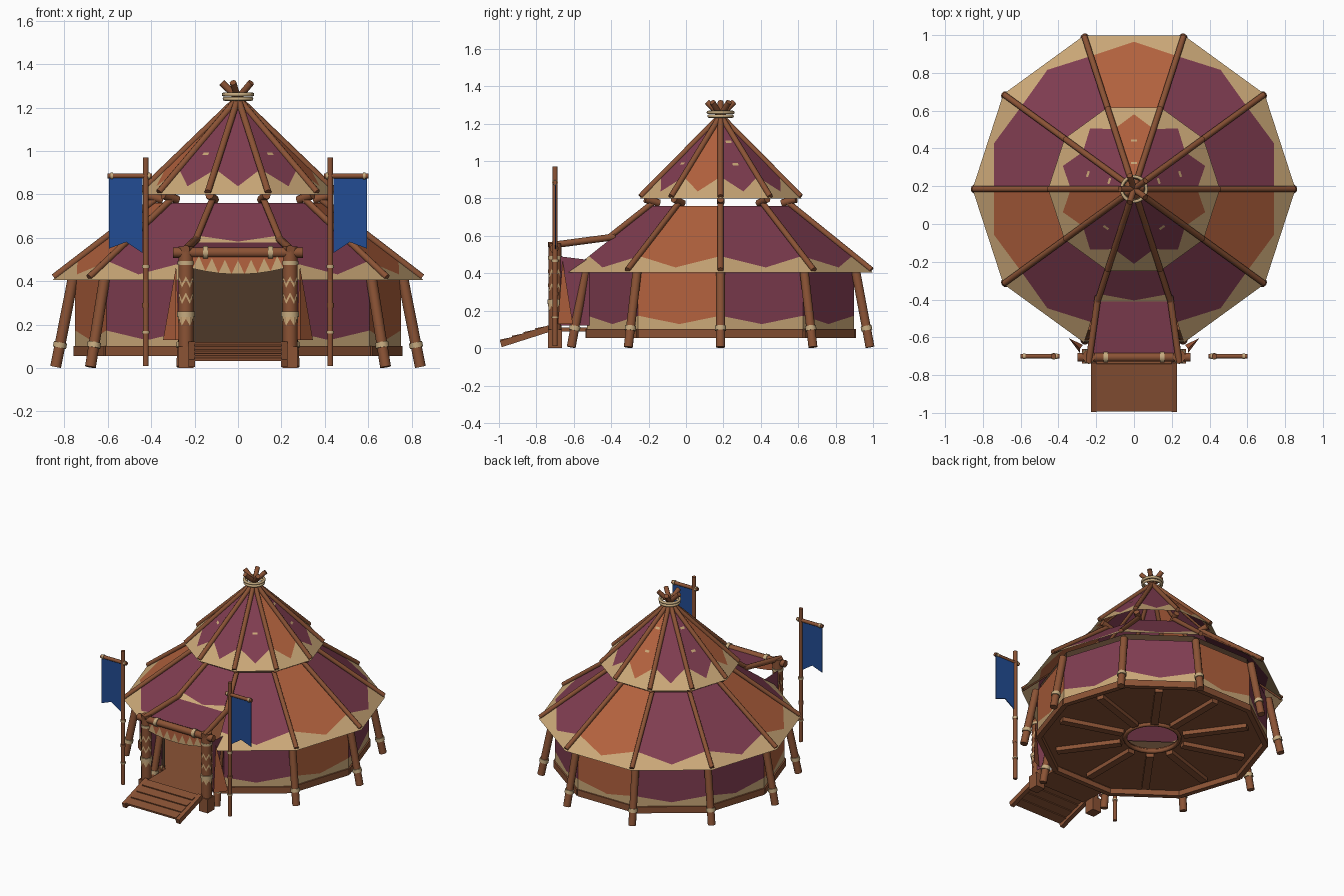
import bpy, bmesh, math
from mathutils import Vector, Matrix

cube = bpy.data.objects.get("Cube")
if cube:
    bpy.data.objects.remove(cube)

CY = 0.185          # tent centre along y
N = 10              # tent sides


def material(name, hexa):
    rgb = [int(hexa[i:i + 2], 16) / 255 for i in (0, 2, 4)]
    col = [c / 12.92 if c < 0.04 else ((c + 0.055) / 1.055) ** 2.4 for c in rgb] + [1]
    m = bpy.data.materials.new(name)
    m.use_nodes = True
    m.diffuse_color = col
    bsdf = m.node_tree.nodes["Principled BSDF"]
    bsdf.inputs["Base Color"].default_value = col
    bsdf.inputs["Roughness"].default_value = 0.9
    return m


PURPLE = material("plum cloth", "803D51")
ORANGE = material("orange cloth", "B3623E")
TAN = material("tan cloth", "CBA878")
ROPE = material("rope", "C6AB80")
WOOD = material("brown wood", "8B5335")
LINING = material("dim lining", "4D3828")
BLUE = material("blue cloth", "224C93")


def link(name, mesh, mats):
    for m in mats:
        mesh.materials.append(m)
    ob = bpy.data.objects.new(name, mesh)
    bpy.context.collection.objects.link(ob)
    return ob


def sheet(name, polys, mats):
    """Object from (points, material index) polygons."""
    verts, faces = [], []
    for pts, _ in polys:
        faces.append(list(range(len(verts), len(verts) + len(pts))))
        verts += pts
    me = bpy.data.meshes.new(name)
    me.from_pydata(verts, [], faces)
    for p, (_, i) in zip(me.polygons, polys):
        p.material_index = i
    return link(name, me, mats)


def solid(name, segs, mat, sides=10):
    """Tubes (a, b, radius) or beams (a, b, width, height) joined in one object."""
    bm = bmesh.new()
    for a, b, *size in segs:
        a, b = Vector(a), Vector(b)
        d = b - a
        if len(size) == 1:
            mx = Matrix.Translation((a + b) / 2) @ d.to_track_quat('Z', 'Y').to_matrix().to_4x4()
            r = bmesh.ops.create_cone(bm, cap_ends=True, segments=sides, radius1=size[0],
                                      radius2=size[0], depth=d.length, matrix=mx)
            for f in {f for v in r["verts"] for f in v.link_faces}:
                f.smooth = len(f.verts) == 4
        else:
            mx = Matrix.Translation((a + b) / 2) @ d.to_track_quat('X', 'Z').to_matrix().to_4x4()
            bmesh.ops.create_cube(bm, size=1, matrix=mx @ Matrix.Diagonal((d.length, *size, 1)))
    me = bpy.data.meshes.new(name)
    bm.to_mesh(me)
    bm.free()
    return link(name, me, [mat])


def polar(k, r, z):
    a = 2 * math.pi * k / N
    return Vector((r * math.cos(a), CY + r * math.sin(a), z))


def tent(name, low, high, t_corner, t_mid, door=None):
    """Cloth panels with a pointed tan hem; door gives the front panel its own heights."""
    polys = []
    for k in range(N):
        def p(u, t):
            r, z = (low[i] + (high[i] - low[i]) * t for i in (0, 1))
            return polar(k, r, z).lerp(polar(k + 1, r, z), u)
        t0, tc, tm = door if door and k == 7 else (0, t_corner, t_mid)
        if t0 == 1:
            continue
        col = 1 if k in (2, 5, 9) else 0
        polys.append(([p(0, tc), p(.5, tm), p(1, tc), p(1, 1), p(0, 1)], col))
        polys.append(([p(0, t0), p(.5, t0), p(.5, tm), p(0, tc)], 2))
        polys.append(([p(.5, t0), p(1, t0), p(1, tc), p(.5, tm)], 2))
    return sheet(name, polys, [PURPLE, ORANGE, TAN])


# Cloth shells
tent("wall_cloth", (.75, .09), (.75, .41), .26, .12, (1, 1, 1))
tent("lower_roof", (.855, .405), (.385, .76), .245, .074, (.466, .575, .5))
tent("upper_roof", (.455, .80), (.025, 1.215), .28, .09)
sheet("wall_lining", [([polar(k + 1, .73, .1), polar(k, .73, .1), polar(k, .73, .46),
                        polar(k + 1, .73, .46)], 0) for k in range(N) if k != 7], [LINING])

# Stitches lying flat on the upper roof
stitches = []
for k in range(0, N, 2):
    for r in ((.27, .145) if k < 6 else (.265,)):
        def on_roof(q):
            z = .80 + .415 * (.455 - q) / .43 + .004
            return polar(k, q, z), polar(k + 1, q, z)
        (a, b), (c, d) = on_roof(r + .006), on_roof(r - .006)
        e = .016 / (b - a).length
        f = .016 / (d - c).length
        stitches.append(([a.lerp(b, .5 - e), a.lerp(b, .5 + e), c.lerp(d, .5 + f), c.lerp(d, .5 - f)], 0))
sheet("roof_stitches", stitches, [TAN])

# Legs, roof poles, joints and leg wraps; every other pole crosses at the crown
legs, poles, wraps, stubs = [], [], [], []
for k in range(N):
    a, b = polar(k, .84, .005), polar(k, .76, .41)
    legs.append((a, b, .025))
    wraps.append((a.lerp(b, .22), a.lerp(b, .28), .031))
    start = (.63, .59) if k in (7, 8) else (.848, .418)
    poles.append((polar(k, *start), polar(k, .37, .785), .016))
    foot, tip = polar(k, .45, .81), polar(k, -.075, 1.315)
    poles.append((foot, tip if k % 2 == 0 else foot.lerp(tip, .84), .016))
    stubs.append((polar(k, .345, .775), polar(k, .425, .797), .02))
solid("legs", legs, WOOD)
solid("roof_poles", poles, WOOD, 8)
solid("pole_joints", stubs, WOOD, 8)
solid("leg_wraps", wraps, ROPE)


def torus(name, z, major, minor, mat):
    bpy.ops.mesh.primitive_torus_add(location=(0, CY, z), major_radius=major, minor_radius=minor,
                                     major_segments=24, minor_segments=8)
    ob = bpy.context.object
    ob.name = name
    ob.data.materials.append(mat)
    bpy.ops.object.shade_smooth()


torus("crown_rope_low", 1.24, .062, .009, ROPE)
torus("crown_rope_high", 1.26, .066, .009, ROPE)
torus("floor_hole_rim", .085, .178, .014, WOOD)

# Floor with a round hole, edge beams and spokes below
floor = []
M = 2 * N
for i in range(M):
    def edge(j, z):
        k = (j % M) // 2
        p = polar(k, .735, z)
        return p if j % 2 == 0 else p.lerp(polar(k + 1, .735, z), .5)
    def hole(j, z):
        return polar(j / 2, .175, z)
    floor.append(([hole(i, .108), edge(i, .108), edge(i + 1, .108), hole(i + 1, .108)], 0))
    floor.append(([hole(i + 1, .092), edge(i + 1, .092), edge(i, .092), hole(i, .092)], 0))
    floor.append(([hole(i, .092), hole(i, .108), hole(i + 1, .108), hole(i + 1, .092)], 0))
sheet("floor", floor, [WOOD])
solid("base_beams", [(polar(k, .742, .078), polar(k + 1, .742, .078), .035, .046)
                     for k in range(N)], WOOD)
solid("floor_spokes", [(polar(k + .5, .21, .078), polar(k + .5, .64, .078), .05, .03)
                       for k in range(N)], WOOD)

# Entrance deck and plank ramp
solid("entrance_deck", [((0, -.755, .1), (0, -.5, .1), .42, .02)], WOOD)
ramp = [((s * .213, -.99, .022), (s * .213, -.73, .105), .03, .035) for s in (-1, 1)]
top, end = Vector((0, -.74, .112)), Vector((0, -.99, .032))
for i in range(4):
    ramp.append((top.lerp(end, i / 4), top.lerp(end, (i + 1.04) / 4) + Vector((0, 0, .008)), .4, .014))
solid("ramp", ramp, WOOD)


def zigzag_band(x, y, z, r, h, flat_top):
    """Tan zigzag around a post, its top edge flat or toothed."""
    def p(j, zz):
        a = j * math.pi / 6
        return Vector((x + r * math.sin(a), y - r * math.cos(a), zz))
    def low(j):
        return z - (h if j % 2 else h * .3)
    def high(j):
        return z if flat_top else low(j) + .018
    return [([p(j, low(j)), p(j + 1, low(j + 1)), p(j + 1, high(j + 1)), p(j, high(j))], 0)
            for j in range(12)]


# Porch frame, curtains and banners, mirrored left and right
PY = -.70
for s, side in ((1, "left"), (-1, "right")):
    x = s * .24
    solid(f"{side}_porch_post", [((x, PY, 0), (x, PY, .56), .034)], WOOD, 12)
    solid(f"{side}_post_foot", [((x, PY, 0), (x, PY, .1), .075, .07)], WOOD)
    sheet(f"{side}_post_bands", zigzag_band(x, PY, .42, .037, .05, False)
          + zigzag_band(x, PY, .345, .037, .05, False)
          + zigzag_band(x, PY, .24, .037, .045, True), [TAN])
    solid(f"{side}_post_wraps", [((x, PY, .235), (x, PY, .26), .041),
                                 ((x, PY, .475), (x, PY, .492), .038)], ROPE, 12)
    solid(f"{side}_porch_rafter", [((x, -.735, .548), (s * .19, -.38, .595), .018)], WOOD)
    sheet(f"{side}_porch_curtain", [([(s * .265, -.67, .12), (s * .25, -.51, .12),
                                      (s * .25, -.51, .47), (s * .265, -.67, .49)], 0)], [PURPLE])
    peak, out = (s * .285, -.66, .47), (s * .345, -.605, .13)
    front, back = (s * .285, -.685, .13), (s * .27, -.64, .13)
    sheet(f"{side}_curtain_flap", [([peak, out, front], 0), ([peak, back, out], 0)], [ORANGE])
    # Banner
    bx = s * .425
    solid(f"{side}_banner_pole", [((bx, PY, .01), (bx, PY, .97), .014),
                                  ((bx, PY, .28), (bx, PY, .3), .017)], WOOD)
    solid(f"{side}_banner_bar", [((s * .395, PY, .885), (s * .6, PY, .885), .012)], WOOD)
    solid(f"{side}_banner_wraps", [((bx, PY, .46), (bx, PY, .475), .018),
                                   ((bx, PY, .16), (bx, PY, .17), .018),
                                   ((s * .405, PY, .885), (s * .415, PY, .885), .016),
                                   ((s * .575, PY, .885), (s * .588, PY, .885), .016)], ROPE)
    flag = sheet(f"{side}_banner_cloth", [([(s * .44, PY, .878), (s * .44, PY, .53),
                                            (s * .515, PY, .58), (s * .515, PY, .878)], 0),
                                          ([(s * .515, PY, .878), (s * .515, PY, .58),
                                            (s * .595, PY, .55), (s * .595, PY, .878)], 0)], [BLUE])
    flag.modifiers.new("thickness", 'SOLIDIFY').thickness = .006

# Porch roof, lintel and toothed valance
sheet("porch_roof", [([(-.24, PY, .535), (.24, PY, .535), (.185, -.40, .58), (-.185, -.40, .58)], 0)],
      [PURPLE])
solid("lintel", [((-.3, -.705, .532), (.3, -.705, .532), .024)], WOOD)
solid("lintel_wraps", [((x - .012, -.705, .532), (x + .012, -.705, .532), .03)
                       for x in (-.15, .15)], ROPE)


def sag(x):
    return .432 + .6 * x * x


valance, teeth = [], []
W = .42 / 7
for i in range(7):
    x0, x1 = -.21 + i * W, -.21 + (i + 1) * W
    valance.append(([(x0, -.715, sag(x0)), (x1, -.715, sag(x1)), (x1, -.715, .515), (x0, -.715, .515)], 0))
    xm = (x0 + x1) / 2
    teeth.append(([(x0, -.72, sag(x0)), (x1, -.72, sag(x1)), (xm, -.72, sag(xm) + .065)], 0))
sheet("valance", valance, [ORANGE])
sheet("valance_teeth", teeth, [TAN])
